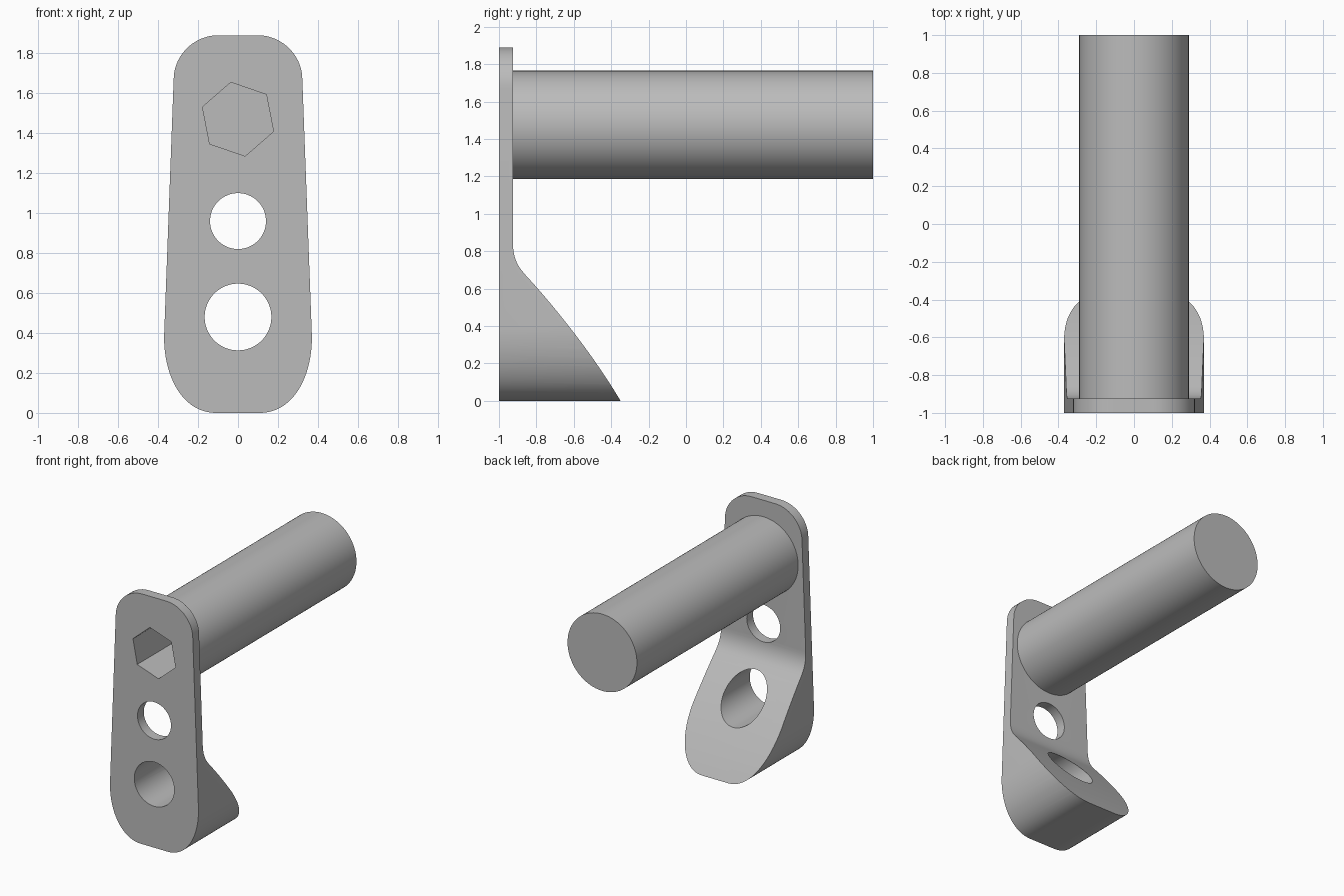
import bpy, bmesh, math
from mathutils import Vector
from mathutils.geometry import interpolate_bezier

if "Cube" in bpy.data.objects:
    bpy.data.objects.remove(bpy.data.objects["Cube"], do_unlink=True)

steel = bpy.data.materials.new("plain_grey")
steel.use_nodes = True
GREY = (0.5, 0.5, 0.5, 1)
steel.diffuse_color = GREY
steel.node_tree.nodes["Principled BSDF"].inputs["Base Color"].default_value = GREY


def curve(a, b, c, d, steps=16):
    """Points of a bezier through a and d with handles b and c."""
    return [(p.x, p.y) for p in interpolate_bezier(
        Vector(a), Vector(b), Vector(c), Vector(d), steps)]


def circle(radius, z, sides, turn=0):
    return [(radius * math.cos(turn + math.tau * i / sides),
             z + radius * math.sin(turn + math.tau * i / sides)) for i in range(sides)]


def prism(name, outline, axis, start, end):
    """Extrude an outline: (x, z) along y, or (y, z) along x."""
    bm = bmesh.new()
    place = (lambda u, v: (u, start, v)) if axis == "y" else (lambda u, v: (start, u, v))
    face = bm.faces.new([bm.verts.new(place(u, v)) for u, v in outline])
    moved = bmesh.ops.extrude_face_region(bm, geom=[face])["geom"]
    step = (0, end - start, 0) if axis == "y" else (end - start, 0, 0)
    bmesh.ops.translate(bm, vec=step, verts=[g for g in moved if isinstance(g, bmesh.types.BMVert)])
    bmesh.ops.recalc_face_normals(bm, faces=bm.faces)
    mesh = bpy.data.meshes.new(name)
    bm.to_mesh(mesh)
    bm.free()
    mesh.materials.append(steel)
    obj = bpy.data.objects.new(name, mesh)
    bpy.context.collection.objects.link(obj)
    return obj


def select_only(obj):
    bpy.ops.object.select_all(action="DESELECT")
    obj.select_set(True)
    bpy.context.view_layer.objects.active = obj


def combine(obj, tool, operation):
    select_only(obj)
    mod = obj.modifiers.new(operation.lower(), "BOOLEAN")
    mod.object, mod.operation, mod.solver = tool, operation, "EXACT"
    bpy.ops.object.modifier_apply(modifier=mod.name)


# Bracket: tapered rounded plate, trimmed to a side profile with a sloping foot
half = (curve((0.11, 0), (0.27, 0), (0.37, 0.17), (0.37, 0.38), 24)
        + curve((0.322, 1.67), (0.322, 1.79), (0.22, 1.89), (0.1, 1.89)))
bracket = prism("bracket", half + [(-x, z) for x, z in reversed(half)], "y", -1, -0.2)
side = ([(-1, -0.1), (-0.29, -0.1)]
        + curve((-0.35, 0), (-0.48, 0.22), (-0.68, 0.48), (-0.86, 0.675))
        + curve((-0.865, 0.681), (-0.905, 0.725), (-0.925, 0.775), (-0.925, 0.84), 10)
        + [(-0.925, 2), (-1.1, 2), (-1.1, -0.1)])
trim = prism("side_trim", side[1:], "x", -1, 1)

# Bar: long round rod fixed to the back of the bracket
bar = prism("bar", circle(0.29, 1.475, 96), "y", -0.93, 1)

# Holes and hexagonal socket
upper_hole = prism("upper_hole_cutter", circle(0.14, 0.96, 64), "y", -1.5, 0.5)
lower_hole = prism("lower_hole_cutter", circle(0.167, 0.48, 64), "y", -1.5, 0.5)
socket = prism("socket_cutter", circle(0.188, 1.47, 6, math.radians(101)), "y", -1.5, -0.45)

combine(bracket, trim, "INTERSECT")
combine(bracket, upper_hole, "DIFFERENCE")
combine(bracket, lower_hole, "DIFFERENCE")
combine(bracket, socket, "DIFFERENCE")
combine(bar, socket, "DIFFERENCE")

for tool in (trim, upper_hole, lower_hole, socket):
    bpy.data.objects.remove(tool, do_unlink=True)

for part in (bracket, bar):
    select_only(part)
    bpy.ops.object.shade_smooth_by_angle(angle=math.radians(25))
